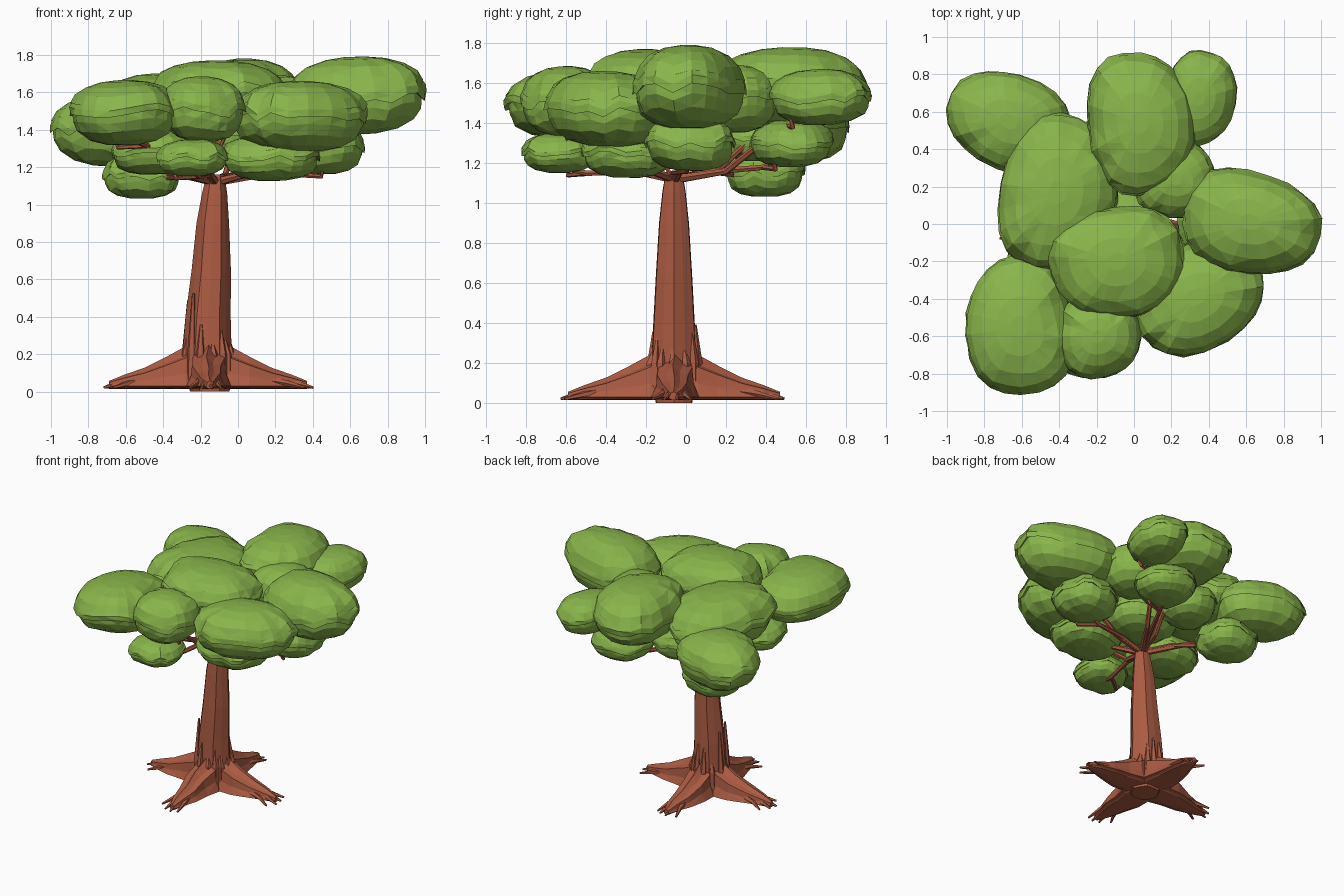
import bpy, bmesh, random
from math import sin, cos, pi, copysign, hypot
from mathutils import Vector

if "Cube" in bpy.data.objects:
    bpy.data.objects.remove(bpy.data.objects["Cube"])

random.seed(7)


def material(name, rgb):
    m = bpy.data.materials.new(name)
    m.diffuse_color = (*rgb, 1)
    m.use_nodes = True
    m.node_tree.nodes["Principled BSDF"].inputs["Base Color"].default_value = m.diffuse_color
    return m


BARK = material("bark", (0.41, 0.105, 0.055))
LEAF = material("leaf", (0.25, 0.46, 0.07))


def loft(name, rings, mat):
    """Flat-shaded triangulated skin through equal-length rings, capped at both ends."""
    bm = bmesh.new()
    rows = [[bm.verts.new(p) for p in ring] for ring in rings]
    n = len(rows[0])
    for lo, hi in zip(rows, rows[1:]):
        for i in range(n):
            j = (i + 1) % n
            bm.faces.new((lo[i], lo[j], hi[j], hi[i]))
    bm.faces.new(rows[0][::-1])
    bm.faces.new(rows[-1])
    bmesh.ops.triangulate(bm, faces=bm.faces[:])
    bmesh.ops.recalc_face_normals(bm, faces=bm.faces[:])
    me = bpy.data.meshes.new(name)
    bm.to_mesh(me)
    bm.free()
    me.materials.append(mat)
    ob = bpy.data.objects.new(name, me)
    bpy.context.collection.objects.link(ob)
    return ob


def tube(name, pts, radii, sides=6):
    """Tapered limb following a few points."""
    pts = [Vector(p) for p in pts]
    rings = []
    for i, (p, r) in enumerate(zip(pts, radii)):
        t = (pts[min(i + 1, len(pts) - 1)] - pts[max(i - 1, 0)]).normalized()
        ref = Vector((0, 0, 1)) if abs(t.z) < 0.9 else Vector((1, 0, 0))
        u = t.cross(ref).normalized()
        v = t.cross(u)
        rings.append([p + r * (u * cos(2 * pi * k / sides) + v * sin(2 * pi * k / sides))
                      for k in range(sides)])
    return loft(name, rings, BARK)


# Trunk: faceted, leaning slightly, with shallow vertical ridges
TRUNK = [(0, -.15, .1), (.06, -.16, .115), (.2, -.165, .125), (.4, -.16, .115),
         (.65, -.143, .1), (.9, -.135, .083), (1.06, -.125, .064), (1.16, -.12, .045)]
loft("trunk", [[Vector((x + r * (1 + .05 * (-1) ** k) * cos(k * pi / 6),
                        -.06 + .95 * r * (1 + .05 * (-1) ** k) * sin(k * pi / 6), z))
                for k in range(12)] for z, x, r in TRUNK], BARK)

# Bark strips climbing out of the root flare
for i in range(13):
    a = i * 2 * pi / 13 + random.uniform(-.12, .12)
    top = random.uniform(.24, .54)
    c = Vector((-.16, -.06, 0))
    d = Vector((cos(a), sin(a), 0))
    tube("bark_strip", [c + d * .12 + Vector((0, 0, .03)), c + d * .122 + Vector((0, 0, .2)),
                        c + d * .108 + Vector((0, 0, top))], [.03, .024, .008], 5)

# Four spreading roots with lengthwise ridges and forked tips
ROOT = [(.02, .31, .09), (.12, .225, .11), (.22, .175, .1), (.34, .12, .08),
        (.45, .085, .052), (.53, .055, .02)]
for q in range(4):
    a = q * pi / 2
    d = Vector((cos(a), sin(a), 0))
    s = Vector((-sin(a), cos(a), 0))
    c = Vector((-.16, -.06, 0))
    rings = []
    for dist, top, w in ROOT:
        wob = random.uniform(-.01, .01)
        ring = []
        for k in range(16):
            u, v = cos(2 * pi * k / 16), sin(2 * pi * k / 16)
            f = 1 + .09 * (-1) ** k
            h = (top - .03) * v * f if v > 0 else .015 * v
            ring.append(c + d * dist + s * (w * u * f + wob) + Vector((0, 0, .03 + h)))
        rings.append(ring)
    loft("root", rings, BARK)
    for off in (-.07, -.03, .015, .06):
        start = .42 - abs(off) * 1.3
        end = .57 - abs(off) * random.uniform(.2, 1.2)
        tube("root_tip", [c + d * start + s * off * .6 + Vector((0, 0, .06)),
                          c + d * (start + end) / 2 + s * off * .85 + Vector((0, 0, .045)),
                          c + d * end + s * (off * 1.3 + random.uniform(-.015, .015))
                          + Vector((0, 0, .022))], [.026, .016, .007], 5)

# Foliage clumps: profile has two small overhanging lips that zigzag round the clump
CLUMP = [(.3, -.97), (.62, -.84), (.85, -.57), (.93, -.27), (.95, -.0), (1.0, -.06), (1.0, .14),
         (.935, .34), (.975, .27), (.89, .54), (.7, .78), (.43, .94), (.15, 1.0)]


def clump(name, x, y, z, rx, ry, rz, yaw=0.0):
    """Lumpy, slightly squarish ellipsoid."""
    n = 22
    p2, p3 = random.uniform(0, 6.28), random.uniform(0, 6.28)
    tx, ty = random.uniform(-.04, .04), random.uniform(-.04, .04)
    zig = [random.choice((-.12, 0, .1)) + random.uniform(-.04, .04) for _ in range(n)]
    rings = []
    for r, h in CLUMP:
        ring = []
        for k in range(n):
            t = 2 * pi * k / n
            f = r * (1 + .025 * sin(2 * t + p2) + .035 * sin(3 * t + p3))
            f *= random.uniform(.98, 1.015)
            u = rx * f * copysign(abs(cos(t)) ** .88, cos(t))
            v = ry * f * copysign(abs(sin(t)) ** .88, sin(t))
            ring.append(Vector((x + u * cos(yaw) - v * sin(yaw), y + u * sin(yaw) + v * cos(yaw),
                                z + rz * (h + r ** 4 * zig[k]) + tx * u + ty * v)))
        rings.append(ring)
    loft(name, rings, LEAF)


UPPER = [(-.67, .55, 1.39, .33, .26, .19, -.45), (-.41, .17, 1.5, .31, .43, .2, -.15),
         (.62, .01, 1.58, .37, .28, .21, -.2), (-.61, -.55, 1.49, .29, .37, .175, .15),
         (-.09, -.2, 1.59, .36, .3, .18, .2), (-.19, -.6, 1.51, .22, .23, .175, 0),
         (.03, .54, 1.58, .28, .39, .2, .1), (.35, .67, 1.53, .19, .26, .14, -.15),
         (.33, -.39, 1.47, .38, .28, .19, .4), (.22, .24, 1.52, .22, .22, .17, 0)]
LOWER = [(-.51, .4, 1.16, .21, .2, .13, 0), (-.24, -.64, 1.25, .19, .19, .1, 0),
         (.46, .02, 1.3, .23, .22, .14, 0), (.16, .53, 1.3, .22, .21, .12, 0),
         (.18, -.3, 1.25, .26, .23, .125, 0), (-.45, -.2, 1.28, .23, .22, .12, 0),
         (-.08, -.02, 1.36, .26, .24, .14, 0), (-.2, .35, 1.34, .2, .2, .13, 0)]
for e in UPPER:
    clump("foliage_upper", *e)
for e in LOWER:
    clump("foliage_lower", *e)

# Branches: leave the trunk top, run flat under the canopy, rise into the outer clumps
base = Vector((-.12, -.055, 1.12))
for x, y, z, rx, ry, rz, yaw in UPPER + LOWER:
    if hypot(x + .12, y + .055) < .48:
        continue
    tip = Vector((x, y, z - .7 * rz))
    a = base.lerp(tip, .35)
    a.z = 1.16
    b = base.lerp(tip, .75)
    b.z = max(1.14, z - rz)
    tube("branch", [base, a, b, tip], [.024, .017, .015, .01])
    out = tip - base
    out.z = 0
    side = Vector((-out.y, out.x, 0)).normalized() * random.choice((-1, 1))
    e = b + out.normalized() * .12 + side * .1
    tube("twig", [b, e - Vector((0, 0, .01)), e + side * .04 + Vector((0, 0, .07))],
         [.014, .012, .008], 5)
